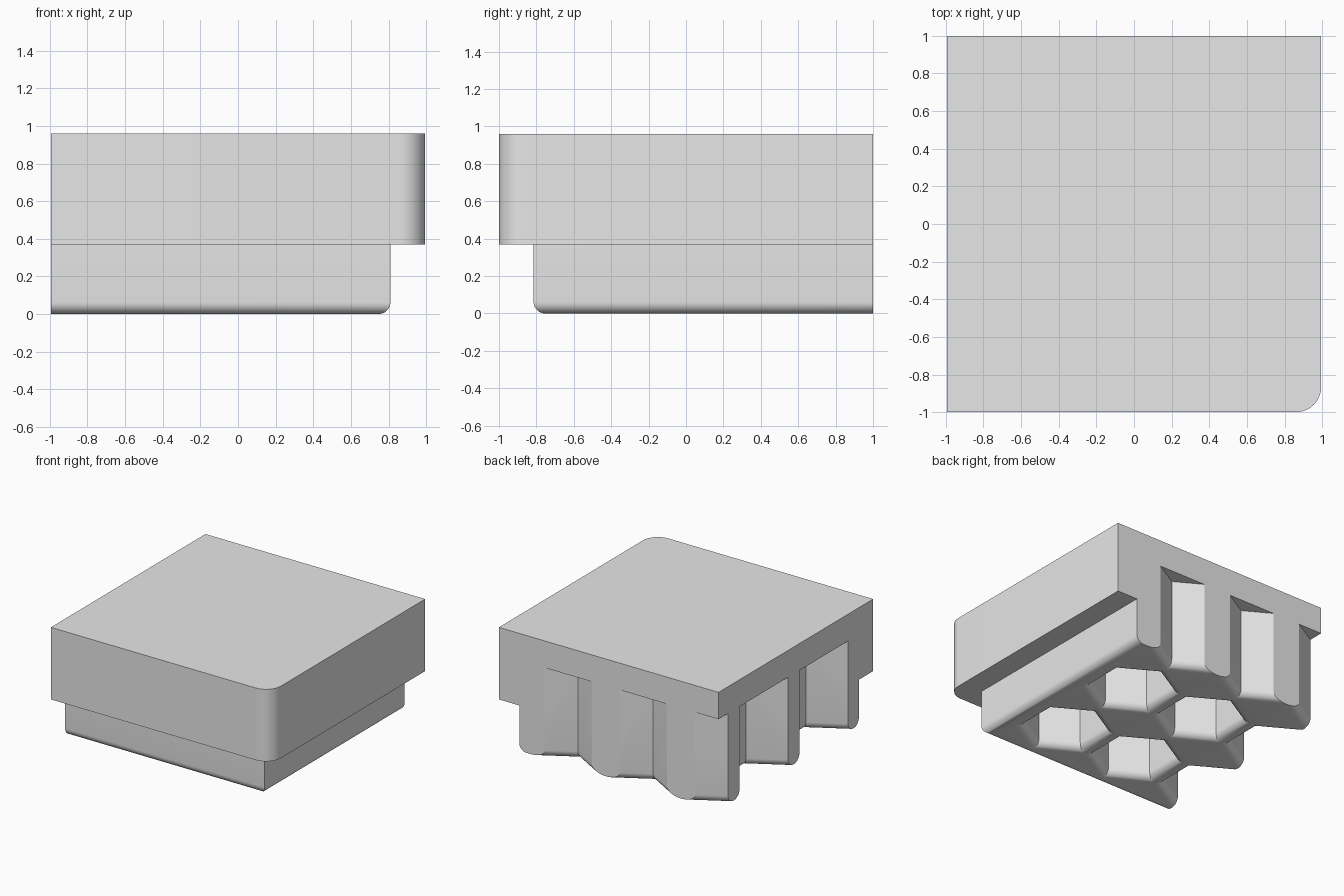
import bpy, bmesh, math

if "Cube" in bpy.data.objects:
    bpy.data.objects.remove(bpy.data.objects["Cube"], do_unlink=True)

WEST, EAST, FRONT, BACK = -0.995, 0.995, -1.0, 1.0
TOP, LIP_Z, LIP = 0.96, 0.37, 0.185        # lid height, lip height and overhang
CORNER = 0.135                             # rounded outer corner
FILLET, STEPS = 0.063, 8                   # rounded bottom edges
POCKET_R, CEILING = 0.314, 0.74            # hexagonal pockets
COLUMNS = [-0.995, -0.315, 0.365]
ROWS = [-0.36, 0.415, 1.19]

grey = bpy.data.materials.new("light_grey")
grey.use_nodes = True
grey.diffuse_color = (0.8, 0.8, 0.8, 1)
grey.node_tree.nodes["Principled BSDF"].inputs["Base Color"].default_value = (0.8, 0.8, 0.8, 1)


def add_loft(bm, rings):
    """Skin a stack of counter-clockwise rings from bottom to top and cap both ends."""
    loops = [[bm.verts.new(p) for p in ring] for ring in rings]
    n = len(loops[0])
    for low, high in zip(loops, loops[1:]):
        for i in range(n):
            j = (i + 1) % n
            bm.faces.new((low[i], low[j], high[j], high[i]))
    bm.faces.new(loops[0][::-1])
    bm.faces.new(loops[-1])


def finish(bm, name):
    bmesh.ops.remove_doubles(bm, verts=bm.verts, dist=1e-5)
    bmesh.ops.recalc_face_normals(bm, faces=bm.faces)
    mesh = bpy.data.meshes.new(name)
    bm.to_mesh(mesh)
    bm.free()
    mesh.materials.append(grey)
    obj = bpy.data.objects.new(name, mesh)
    bpy.context.collection.objects.link(obj)
    return obj


def footprint(inset, radius, z):
    """Square outline with one rounded corner; inset moves the two outer sides."""
    x1, y0 = EAST - inset, FRONT + inset
    arc = [math.radians(-90 + 90 * i / 12) for i in range(13)]
    return ([(WEST, y0, z)]
            + [(x1 - radius + radius * math.cos(a), y0 + radius + radius * math.sin(a), z) for a in arc]
            + [(x1, BACK, z), (WEST, BACK, z)])


def hexagon(cx, cy, grow, z):
    """Pointed hexagon whose sides are moved outward by grow."""
    r = POCKET_R + grow / math.cos(math.pi / 6)
    angles = [math.radians(30 + 60 * i) for i in range(6)]
    return [(cx + r * math.cos(a), cy + r * math.sin(a), z) for a in angles]


# Quarter-round steps, as (sideways distance, height)
quarter = [(FILLET * (1 - math.cos(t)), FILLET * (1 - math.sin(t)))
           for t in (math.pi / 2 * (1 - i / STEPS) for i in range(STEPS + 1))]

# Body: inner block with rounded bottom edge, stepping out to the lid
bm = bmesh.new()
rings = [footprint(LIP + d, 0, z) for d, z in quarter]
rings += [footprint(LIP, 0, LIP_Z), footprint(0, CORNER, LIP_Z), footprint(0, CORNER, TOP)]
add_loft(bm, rings)
body = finish(bm, "honeycomb_lid")

# Pockets: hexagonal cutters flared at the mouth
bm = bmesh.new()
for cx in COLUMNS:
    for cy in ROWS:
        rings = [hexagon(cx, cy, FILLET, -0.05)]
        rings += [hexagon(cx, cy, d, z) for d, z in quarter]
        rings.append(hexagon(cx, cy, 0, CEILING))
        add_loft(bm, rings)
cutter = finish(bm, "pocket_cutter")
cutter.hide_render = True

cut = body.modifiers.new("pockets", 'BOOLEAN')
cut.operation = 'DIFFERENCE'
cut.solver = 'EXACT'
cut.object = cutter

bpy.ops.object.select_all(action='DESELECT')
bpy.context.view_layer.objects.active = body
body.select_set(True)
bpy.ops.object.modifier_apply(modifier=cut.name)
bpy.data.objects.remove(cutter, do_unlink=True)
bpy.ops.object.shade_smooth_by_angle(angle=math.radians(25))
